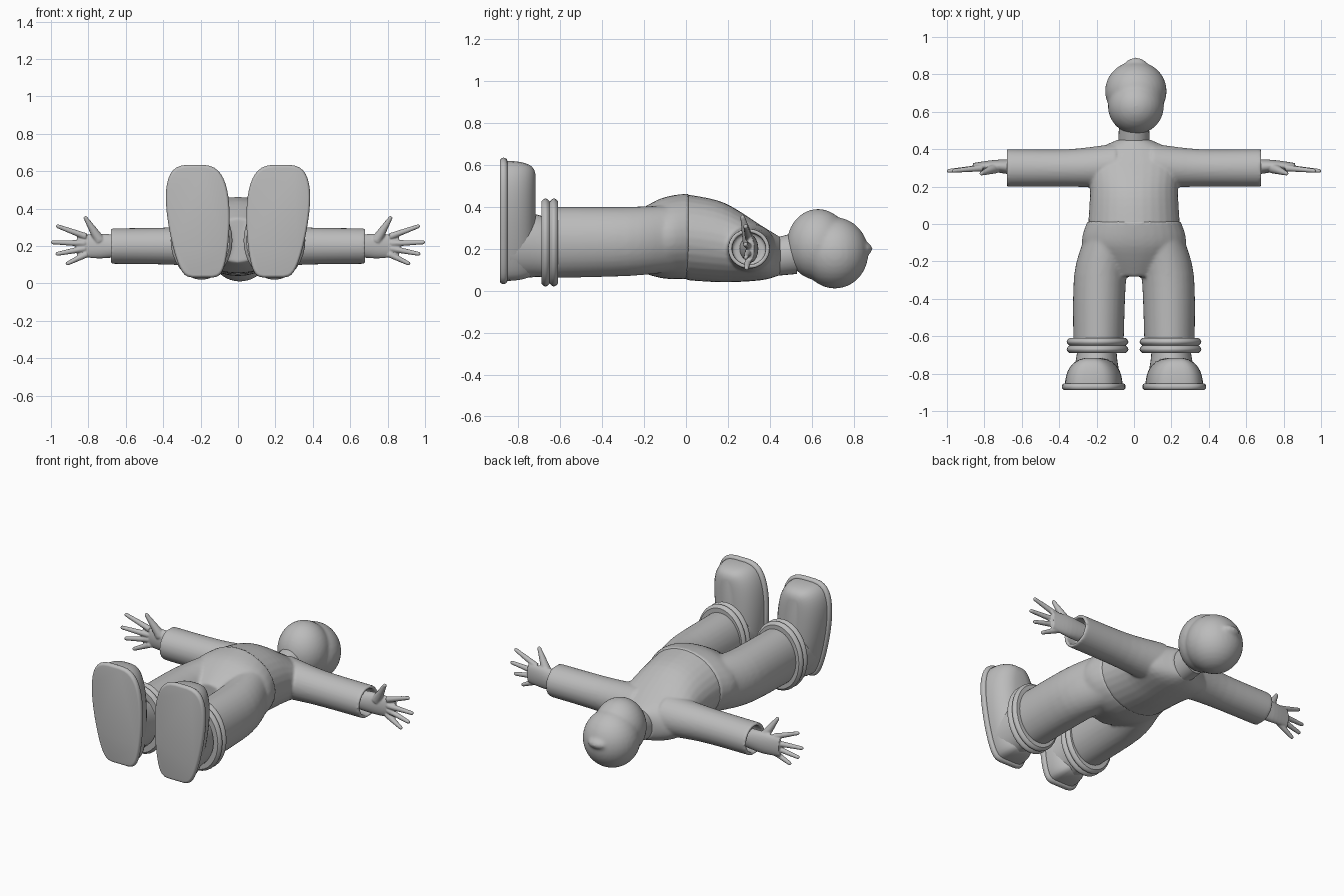
import bpy, bmesh
from math import sin, cos, tau, radians
from mathutils import Matrix, Vector

cube = bpy.data.objects.get("Cube")
if cube:
    bpy.data.objects.remove(cube)

shade = (.5, .5, .5, 1)
grey = bpy.data.materials.new("plain grey")
grey.use_nodes = True
grey.diffuse_color = shade
grey.node_tree.nodes["Principled BSDF"].inputs["Base Color"].default_value = shade


def section(at, wide, deep, across=0, up=.2):
    """One elliptical cross-section: place, half sizes and centre."""
    return Vector((at, across, up, wide, deep))


def smooth_path(sections, steps=5):
    """Fill in cross-sections along a smooth curve through the given ones."""
    first, last = sections[0], sections[-1]
    padded = [first] + sections + [last]
    path = []
    for before, start, end, after in zip(padded, padded[1:], padded[2:], padded[3:]):
        leave, arrive = (end - before) / 2, (after - start) / 2
        for step in range(steps):
            t = step / steps
            ease = t * t * (3 - 2 * t)
            path.append(start.lerp(end, ease)
                        + leave * t * (1 - t) ** 2 - arrive * t * t * (1 - t))
    return path + [last]


def skin(bm, loops):
    """Bridge loops of points and cap both ends."""
    rows = [[bm.verts.new(point) for point in loop] for loop in loops]
    for row, following in zip(rows, rows[1:]):
        for i in range(len(row)):
            bm.faces.new((row[i - 1], row[i], following[i], following[i - 1]))
    bm.faces.new(rows[0])
    bm.faces.new(rows[-1])


def loft(bm, axis, path, side=1, hollow=0):
    """Skin cross-sections along x or y, with an optional open end."""
    if hollow:
        inner = path[-1].copy()
        inner[3:] = inner[3] * .8, inner[4] * .8
        deeper = inner.copy()
        deeper[0] -= hollow
        path = path + [inner, deeper]
    loops = []
    for at, across, up, wide, deep in path:
        loop = []
        for i in range(32):
            turn = tau * i / 32
            u, v = across + wide * cos(turn), up + deep * sin(turn)
            loop.append((side * at, u, v) if axis == "x" else (side * u, at, v))
        loops.append(loop)
    skin(bm, loops)


def ball(bm, centre, radii):
    place = Matrix.LocRotScale(Vector(centre), None, Vector(radii))
    bmesh.ops.create_uvsphere(bm, u_segments=32, v_segments=16, radius=1, matrix=place)


def finger(bm, start, end, thick, thin):
    """Tapered, round-ended finger."""
    along = end - start
    turn = along.to_track_quat("Z", "Y")
    place = Matrix.LocRotScale((start + end) / 2, turn, None)
    bmesh.ops.create_cone(bm, cap_ends=True, segments=16, radius1=thick, radius2=thin,
                          depth=along.length, matrix=place)
    ball(bm, end, (thin, thin, thin))


def finish(name, bm, mirror=False, voxel=0, relax=0):
    """Turn the mesh into an object; a voxel size blends its pieces together."""
    bmesh.ops.recalc_face_normals(bm, faces=bm.faces)
    mesh = bpy.data.meshes.new(name)
    bm.to_mesh(mesh)
    bm.free()
    mesh.materials.append(grey)
    part = bpy.data.objects.new(name, mesh)
    bpy.context.collection.objects.link(part)
    bpy.ops.object.select_all(action="DESELECT")
    part.select_set(True)
    bpy.context.view_layer.objects.active = part
    bpy.ops.object.shade_smooth_by_angle(angle=radians(40))
    if voxel:
        blend = part.modifiers.new("blend", "REMESH")
        blend.mode = "VOXEL"
        blend.voxel_size = voxel
        blend.use_smooth_shade = True
        soften = part.modifiers.new("soften", "SMOOTH")
        soften.iterations = relax
    if mirror:
        part.modifiers.new("both sides", "MIRROR")


# Head: face and skull blended, with a small peak at the crown
bm = bmesh.new()
ball(bm, (.01, .63, .22), (.15, .15, .17))
ball(bm, (.01, .71, .18), (.165, .16, .17))
ball(bm, (.01, .85, .2), (.06, .04, .03))
finish("head", bm, voxel=.01, relax=8)

# Neck
bm = bmesh.new()
loft(bm, "y", [section(at=.42, wide=.085, deep=.09, up=.16),
               section(at=.53, wide=.08, deep=.1, up=.18)])
finish("neck", bm)

# Shirt: torso and hollow sleeves blended together
bm = bmesh.new()
loft(bm, "y", smooth_path([section(at=0, wide=.245, deep=.205, up=.255),
                           section(at=.18, wide=.235, deep=.19, up=.23),
                           section(at=.36, wide=.24, deep=.13, up=.18),
                           section(at=.45, wide=.09, deep=.09, up=.165)]))
for side in (1, -1):
    loft(bm, "x", smooth_path([section(at=.1, wide=.12, deep=.12, across=.31),
                               section(at=.35, wide=.1, deep=.1, across=.3),
                               section(at=.68, wide=.1, deep=.095, across=.3)]),
         side, hollow=.08)
finish("shirt", bm, voxel=.008, relax=4)

# Trousers: hips and legs blended together
bm = bmesh.new()
loft(bm, "y", smooth_path([section(at=.015, wide=.25, deep=.205, up=.26),
                           section(at=-.12, wide=.275, deep=.19, up=.25),
                           section(at=-.28, wide=.14, deep=.12, up=.23)]))
for side in (1, -1):
    loft(bm, "y", smooth_path([section(at=-.06, wide=.13, deep=.16, across=.13, up=.25),
                               section(at=-.27, wide=.14, deep=.165, across=.18, up=.235),
                               section(at=-.63, wide=.135, deep=.17, across=.19, up=.23)]),
         side)
finish("trousers", bm, voxel=.01, relax=8)

# Trouser cuffs: two rolled folds around an open end
bm = bmesh.new()
folds = []
for i in range(13):
    bulge = .15 + .015 * abs(sin(tau * i / 12))
    folds.append(section(at=-.61 - .08 * i / 12, wide=bulge, deep=bulge + .045,
                         across=.195, up=.23))
loft(bm, "y", folds, hollow=-.04)
finish("trouser_cuffs", bm, mirror=True)

# Ankles
bm = bmesh.new()
loft(bm, "y", smooth_path([section(at=-.63, wide=.1, deep=.14, across=.195),
                           section(at=-.72, wide=.11, deep=.15, across=.2, up=.215),
                           section(at=-.84, wide=.13, deep=.17, across=.2, up=.22)]))
finish("ankles", bm, mirror=True)


def footprint(y, spread, length):
    """Shoe outline, wide at the toe and narrow at the heel."""
    loop = []
    for i in range(48):
        turn = tau * (i + .5) / 48
        toe, across = cos(turn), sin(turn)
        half = (.165 + .025 * toe) * abs(across) ** (.45 + .1 * toe)
        x = half if across > 0 else -half
        loop.append((.21 + .02 * toe + x * spread, y, .333 + .302 * toe * length))
    return loop


# Shoe soles with rounded rims
bm = bmesh.new()
skin(bm, [footprint(-.87 - .018 * cos(turn), .92 + .08 * sin(turn), .95 + .05 * sin(turn))
          for turn in (tau * i / 16 for i in range(9))])
finish("shoe_soles", bm, mirror=True)

# Domed shoe uppers
bm = bmesh.new()
skin(bm, [footprint(-.86 + .145 * sin(turn), .9 * cos(turn) ** .7, .95 * cos(turn) ** .15)
          for turn in (radians(10 * i) for i in range(9))])
finish("shoe_uppers", bm, mirror=True)

# Hands: palm, four fanned fingers and a thumb blended together
bm = bmesh.new()
loft(bm, "x", smooth_path([section(at=.6, wide=.045, deep=.055, across=.3),
                           section(at=.74, wide=.033, deep=.066, across=.31),
                           section(at=.86, wide=.016, deep=.055, across=.31)]))
knuckle_fan = Vector((.7, .31, .21))
for angle, reach in zip((20, 2, -11, -26), (.28, .29, .27, .235)):
    direction = Vector((cos(radians(angle)), -.09, sin(radians(angle))))
    finger(bm, knuckle_fan + direction * .12, knuckle_fan + direction * reach, .018, .011)
finger(bm, Vector((.74, .3, .23)), Vector((.815, .27, .35)), .03, .011)
finish("hands", bm, mirror=True, voxel=.005, relax=2)
